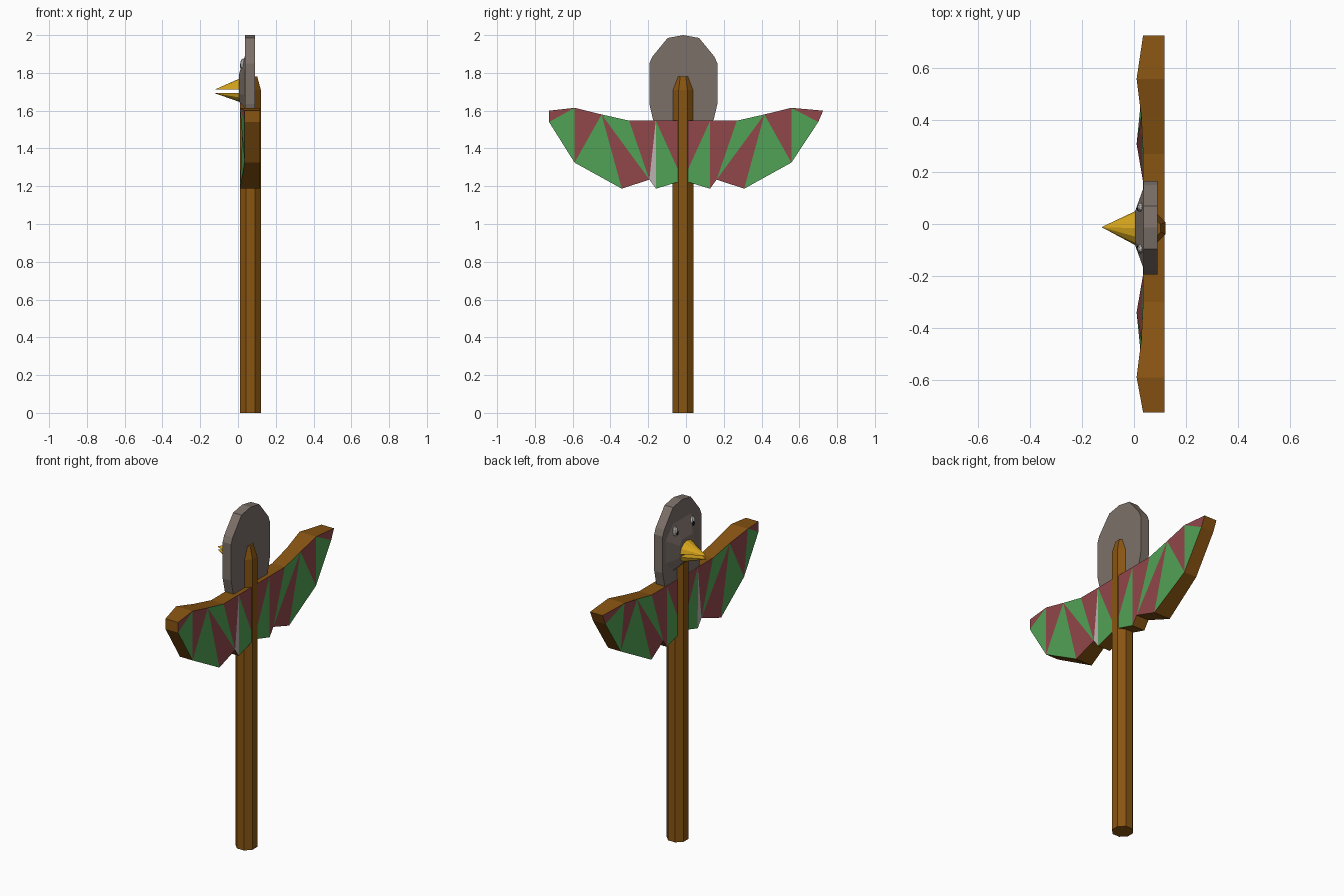
import bpy, bmesh
from math import cos, sin, pi

if "Cube" in bpy.data.objects:
    bpy.data.objects.remove(bpy.data.objects["Cube"])

CY = -0.016  # centre line of the figure in y


def material(name, r, g, b):
    m = bpy.data.materials.new(name)
    m.diffuse_color = (r, g, b, 1)
    m.use_nodes = True
    m.node_tree.nodes["Principled BSDF"].inputs["Base Color"].default_value = m.diffuse_color
    return m


wood = material("wood", 0.25, 0.09, 0.006)
green = material("green", 0.083, 0.36, 0.09)
red = material("red", 0.285, 0.062, 0.068)
stone = material("stone", 0.20, 0.163, 0.14)
yellow = material("yellow", 0.68, 0.38, 0.012)
pale = material("pale", 0.5, 0.45, 0.45)
white = material("white", 0.75, 0.75, 0.75)
black = material("black", 0.01, 0.01, 0.01)


def build(name, verts, faces, mats, indices=None):
    mesh = bpy.data.meshes.new(name)
    bm = bmesh.new()
    vs = [bm.verts.new(v) for v in verts]
    for i, f in enumerate(faces):
        face = bm.faces.new([vs[k] for k in f])
        face.material_index = indices[i] if indices else 0
    bmesh.ops.recalc_face_normals(bm, faces=bm.faces[:])
    bm.to_mesh(mesh)
    bm.free()
    for m in mats:
        mesh.materials.append(m)
    ob = bpy.data.objects.new(name, mesh)
    bpy.context.collection.objects.link(ob)
    return ob


def loft(name, rings, mat):
    """Skin equal-length rings and cap both ends."""
    n = len(rings[0])
    faces = [tuple(range(n)), tuple(range((len(rings) - 1) * n, len(rings) * n))]
    for r in range(len(rings) - 1):
        for i in range(n):
            j = (i + 1) % n
            faces.append((r * n + i, r * n + j, (r + 1) * n + j, (r + 1) * n + i))
    return build(name, [v for ring in rings for v in ring], faces, [mat])


# pole: octagonal post with a tapered top
def octagon(z, r):
    r /= cos(pi / 8)
    return [(0.066 + r * cos(pi / 8 + i * pi / 4), CY + r * sin(pi / 8 + i * pi / 4), z)
            for i in range(8)]


loft("pole", [octagon(0, 0.055), octagon(1.71, 0.055), octagon(1.78, 0.036)], wood)

# head: flat rounded slab
half = [(0.083, 1.985), (0.165, 1.885), (0.18, 1.85), (0.18, 1.635), (0.16, 1.55), (0.08, 1.52)]
outline = [(0, 2.0)] + half + [(-a, z) for a, z in reversed(half)]
loft("head", [[(x, CY + a + 0.002, z) for a, z in outline] for x in (0.036, 0.091)], stone)

# muzzle: raised plate on the face
base = [(0.09, 1.90), (0.165, 1.82), (0.165, 1.68), (0.10, 1.61)]
peak = [(0.05, 1.79), (0.065, 1.76), (0.065, 1.69), (0.05, 1.65)]
loft("muzzle", [[(x, CY + a, z) for a, z in p + [(-a, z) for a, z in reversed(p)]]
                for x, p in ((0.04, base), (0.004, peak))], stone)

# beak: two half cones with a gap between
for name, z0, s, h in (("upper_beak", 1.711, 1, 0.058), ("lower_beak", 1.693, -1, 0.046)):
    arc = [(0.006, CY + 0.066 * cos(i * pi / 6), z0 + s * h * sin(i * pi / 6)) for i in range(7)]
    build(name, arc + [(-0.125, CY + 0.004, z0)],
          [(i, (i + 1) % 7, 7) for i in range(7)] + [tuple(range(7))], [yellow])


# eyes and pupils
def ball(name, loc, r, mat):
    bpy.ops.mesh.primitive_uv_sphere_add(segments=8, ring_count=6, radius=r, location=loc)
    ob = bpy.context.object
    ob.name = name
    ob.scale = (0.6, 0.8, 1.3)
    ob.data.materials.append(mat)


for side, s in (("left", 1), ("right", -1)):
    ball(side + "_eye", (0.026, CY + s * 0.08, 1.846), 0.023, white)
    ball(side + "_pupil", (0.016, CY + s * 0.075, 1.838), 0.011, black)

# wings: outline as (distance from centre, height, front depth)
pts = [(0, 1.547, .035), (.144, 1.547, .035), (.285, 1.547, .035), (.431, 1.58, .028),
       (.574, 1.615, .01), (.742, 1.60, .035), (0, 1.23, .035), (.143, 1.187, .035),
       (.178, 1.235, .035), (.324, 1.187, .01), (.574, 1.325, .035), (.716, 1.54, .035)]
tris = [(0, 1, 6), (1, 7, 6), (1, 8, 7), (1, 2, 8), (2, 3, 8), (3, 9, 8),
        (3, 10, 9), (3, 4, 10), (4, 11, 10), (4, 5, 11)]
tint = [2, 1, 3, 2, 1, 2, 1, 2, 1, 2]
rim = [0, 1, 2, 3, 4, 5, 11, 10, 9, 8, 7, 6]
for side, s in (("left", 1), ("right", -1)):
    ys = [max(-0.725, CY + s * a) for a, z, x in pts]
    verts = [(x, y, z) for y, (a, z, x) in zip(ys, pts)]
    verts += [(0.117, y, z) for y, (a, z, x) in zip(ys, pts)]
    faces = tris + [tuple(k + 12 for k in t) for t in tris]
    edge = [(i, j, j + 12, i + 12) for i, j in zip(rim, rim[1:] + rim[:1])]
    stripes = [2 if c == 3 and s == 1 else c for c in tint]
    build(side + "_wing", verts, faces + edge, [wood, green, red, pale],
          stripes * 2 + [0] * len(edge))
